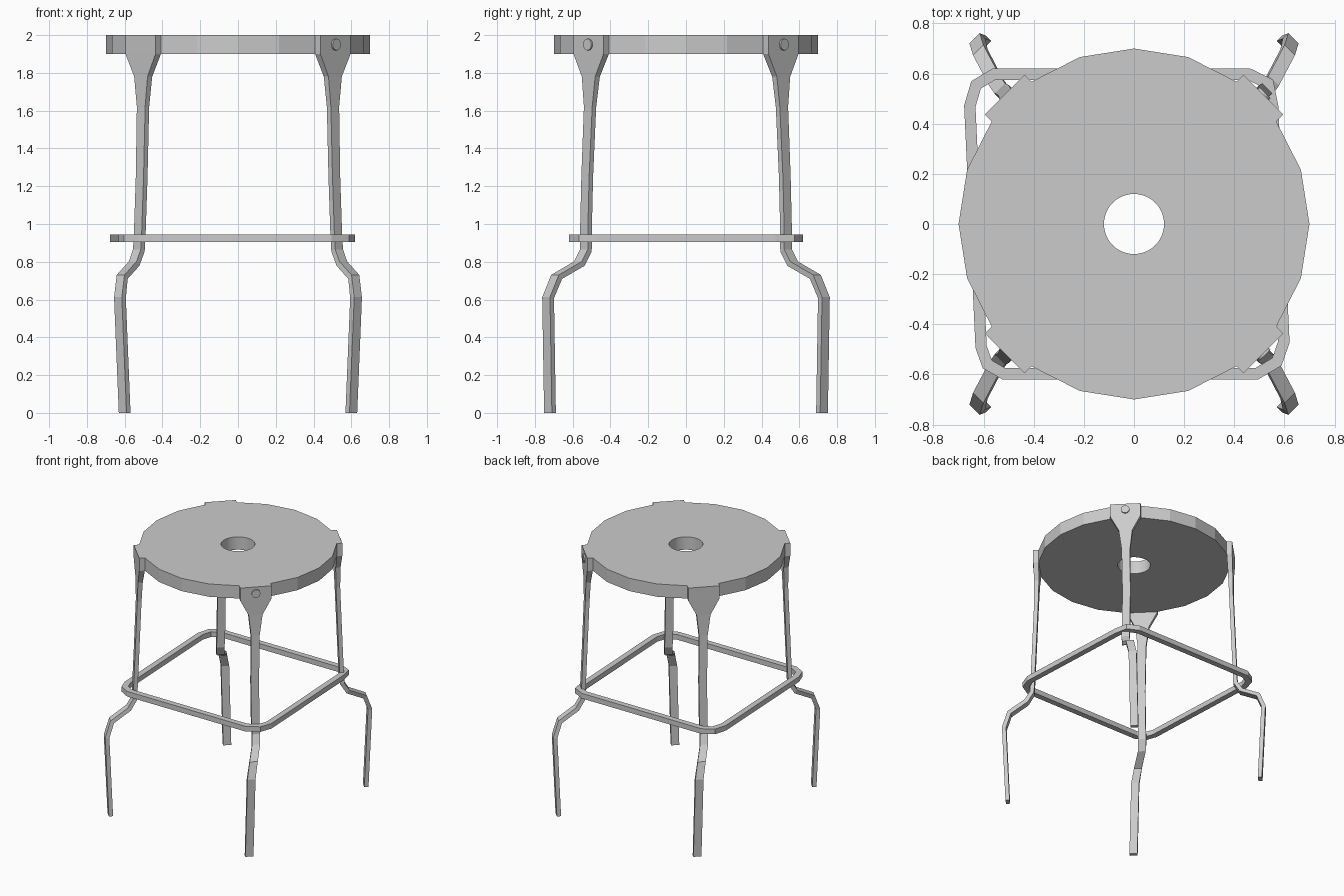
import bpy, bmesh, math
from mathutils import Vector

cube = bpy.data.objects.get("Cube")
if cube:
    bpy.data.objects.remove(cube, do_unlink=True)

# Single painted metal colour
metal = bpy.data.materials.new("grey_metal")
metal.use_nodes = True
GREY = (0.6, 0.6, 0.6, 1)
metal.diffuse_color = GREY
metal.node_tree.nodes["Principled BSDF"].inputs["Base Color"].default_value = GREY


def finish(name, bm):
    bmesh.ops.recalc_face_normals(bm, faces=bm.faces)
    mesh = bpy.data.meshes.new(name)
    bm.to_mesh(mesh)
    bm.free()
    mesh.materials.append(metal)
    obj = bpy.data.objects.new(name, mesh)
    bpy.context.collection.objects.link(obj)
    return obj


def sweep(name, points, sizes, side_of, closed=False):
    """Sweep a rectangle (width along side, thickness across it) along points."""
    bm = bmesh.new()
    rings = []
    n = len(points)
    for i, p in enumerate(points):
        before = points[i - 1] if closed or i else p
        after = points[(i + 1) % n] if closed or i < n - 1 else p
        d1, d2 = (p - before).normalized(), (after - p).normalized()
        tangent = (d1 + d2).normalized()
        side = side_of(tangent)
        across = tangent.cross(side).normalized()
        if not (closed or 0 < i < n - 1):
            across.z = 0          # level cut at both ends
            across.normalize()
        miter = 1 / max(tangent.dot(d2 if d2.length else d1), 0.7)
        w, t = sizes[i][0] / 2, sizes[i][1] / 2
        w, t = (w * miter, t) if closed else (w, t * miter)
        rings.append([bm.verts.new(p + side * a * w + across * b * t)
                      for a, b in ((-1, -1), (1, -1), (1, 1), (-1, 1))])
    for i in range(n if closed else n - 1):
        r, s = rings[i], rings[(i + 1) % n]
        for k in range(4):
            m = (k + 1) % 4
            bm.faces.new((r[k], r[m], s[m], s[k]))
    if not closed:
        bm.faces.new(rings[0])
        bm.faces.new(rings[-1])
    return finish(name, bm)


# Seat: twenty-sided disc with a round centre hole
bm = bmesh.new()
loops = []
for radius, count in ((0.70, 20), (0.12, 40)):
    for z in (1.9, 2.0):
        loops.append([bm.verts.new((radius * math.cos(math.tau * i / count),
                                    radius * math.sin(math.tau * i / count), z))
                      for i in range(count)])
for low, high in (loops[:2], loops[2:]):
    for i in range(len(low)):
        j = (i + 1) % len(low)
        bm.faces.new((low[i], low[j], high[j], high[i]))
for outer, inner in ((loops[0], loops[2]), (loops[1], loops[3])):
    for i in range(20):
        j = (i + 1) % 20
        a, b, c = 2 * i, 2 * i + 1, (2 * i + 2) % 40
        bm.faces.new((outer[i], outer[j], inner[c], inner[b], inner[a]))
finish("seat", bm)

# Legs: x, y, z, width, thickness from foot to the flared seat bracket
LEG = [
    (0.60, 0.72, 0.0, 0.058, 0.03),
    (0.625, 0.73, 0.61, 0.058, 0.03),
    (0.613, 0.685, 0.72, 0.058, 0.03),
    (0.55, 0.565, 0.79, 0.058, 0.03),
    (0.525, 0.53, 0.86, 0.058, 0.03),
    (0.52, 0.53, 0.95, 0.058, 0.03),
    (0.51, 0.523, 1.25, 0.058, 0.03),
    (0.503, 0.508, 1.62, 0.062, 0.03),
    (0.502, 0.504, 1.78, 0.10, 0.035),
    (0.502, 0.502, 1.9, 0.225, 0.04),
    (0.502, 0.502, 2.0, 0.225, 0.04),
]
for sx, sx_name in ((1, "left"), (-1, "right")):
    for sy, sy_name in ((-1, "front"), (1, "back")):
        side = Vector((-sx, sy, 0)).normalized()
        sweep(f"{sy_name}_{sx_name}_leg",
              [Vector((sx * x, sy * y, z)) for x, y, z, w, t in LEG],
              [(w, t) for x, y, z, w, t in LEG],
              lambda tangent: side)

# Footrest: slightly skewed rounded frame around the legs
FRAME = [
    (-0.655, 0.47), (-0.63, 0.555), (-0.56, 0.597),
    (0.46, 0.597), (0.535, 0.56), (0.553, 0.47),
    (0.598, -0.47), (0.57, -0.55), (0.49, -0.597),
    (-0.52, -0.597), (-0.585, -0.56), (-0.61, -0.49),
]
sweep("footrest", [Vector((x, y, 0.925)) for x, y in FRAME],
      [(0.045, 0.04)] * len(FRAME),
      lambda tangent: tangent.cross(Vector((0, 0, 1))).normalized(), closed=True)

# Bolt heads on the two left brackets
for sy, name in ((-1, "front_left_bolt"), (1, "back_left_bolt")):
    out = Vector((1, sy, 0)).normalized()
    bm = bmesh.new()
    bmesh.ops.create_cone(bm, cap_ends=True, segments=16, radius1=0.031,
                          radius2=0.031, depth=0.03)
    bolt = finish(name, bm)
    bolt.rotation_euler = out.to_track_quat("Z", "Y").to_euler()
    bolt.location = out * 0.725 + Vector((0, 0, 1.95))
